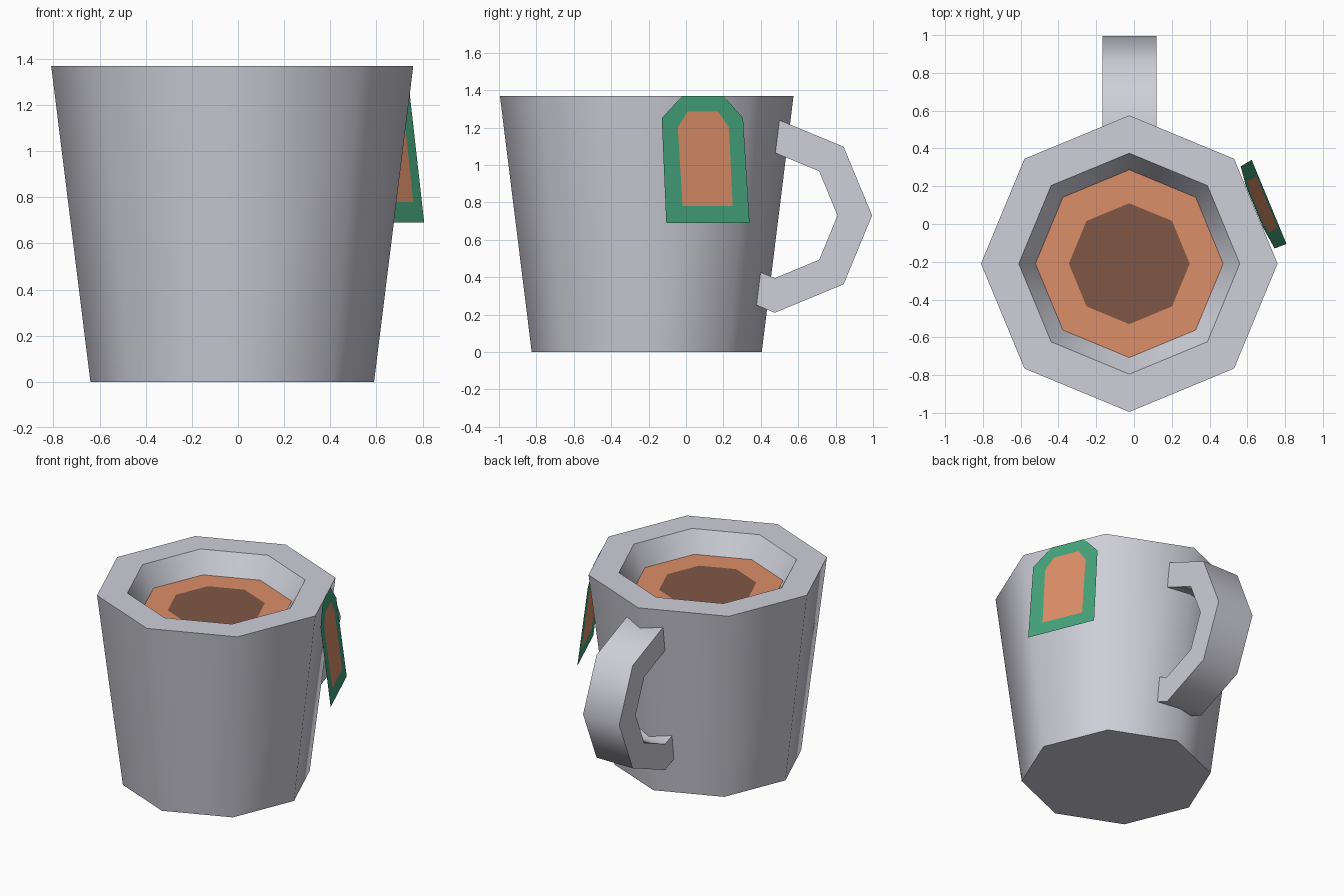
import bpy
import bmesh
from math import cos, sin, pi, radians

cube = bpy.data.objects.get("Cube")
if cube:
    bpy.data.objects.remove(cube)

CX, CY = -0.025, -0.21
SIDES = 8


def material(name, color):
    m = bpy.data.materials.new(name)
    m.use_nodes = True
    m.diffuse_color = (*color, 1)
    m.node_tree.nodes["Principled BSDF"].inputs["Base Color"].default_value = (*color, 1)
    return m


ceramic = material("pale_ceramic", (0.62, 0.62, 0.69))
tea = material("orange_tea", (0.72, 0.27, 0.14))
dark_tea = material("dark_brown_tea", (0.22, 0.095, 0.06))
green = material("green_paper", (0.06, 0.37, 0.20))


def finish(bm, name, mats, smooth=False, recalc=True):
    if recalc:
        bmesh.ops.recalc_face_normals(bm, faces=bm.faces)
    mesh = bpy.data.meshes.new(name)
    bm.to_mesh(mesh)
    bm.free()
    for m in mats:
        mesh.materials.append(m)
    obj = bpy.data.objects.new(name, mesh)
    bpy.context.collection.objects.link(obj)
    if smooth:
        bpy.ops.object.select_all(action='DESELECT')
        obj.select_set(True)
        bpy.context.view_layer.objects.active = obj
        bpy.ops.object.shade_smooth_by_angle(angle=radians(50))
    return obj


def ring(bm, r, z):
    return [bm.verts.new((CX + r * cos(2 * pi * i / SIDES),
                          CY + r * sin(2 * pi * i / SIDES), z)) for i in range(SIDES)]


def bridge(bm, a, b):
    n = len(a)
    return [bm.faces.new((a[i], a[(i + 1) % n], b[(i + 1) % n], b[i])) for i in range(n)]


# Mug body: tapered octagon with a thick rim and a sloping inner wall
bm = bmesh.new()
rings = [ring(bm, r, z) for r, z in
         [(0.615, 0), (0.785, 1.37), (0.585, 1.37), (0.493, 1.21)]]
for a, b in zip(rings, rings[1:]):
    bridge(bm, a, b)
bm.faces.new(rings[0][::-1])
bm.faces.new(rings[-1])
finish(bm, "mug_body", [ceramic], smooth=True)

# Tea surface: orange band around a dark centre
bm = bmesh.new()
outer, inner = ring(bm, 0.497, 1.225), ring(bm, 0.32, 1.225)
bridge(bm, outer, inner)
bm.faces.new(inner).material_index = 1
finish(bm, "tea_surface", [tea, dark_tea], recalc=False)

# Handle: part of an octagonal ring, with its ends sunk in the wall
HY, HZ, END_Y = 0.475, 0.73, 0.36


def handle_arc(r):
    pts = [(HY + r * cos(k * pi / 4), HZ + r * sin(k * pi / 4)) for k in range(-2, 3)]
    drop = (HY - END_Y) * math_slope
    return [(END_Y, pts[0][1] + drop)] + pts + [(END_Y, pts[-1][1] - drop)]


math_slope = sin(pi / 8) / cos(pi / 8)
bm = bmesh.new()
rows = [[bm.verts.new((CX + x, y, z)) for y, z in handle_arc(r)]
        for r, x in [(0.52, -0.143), (0.52, 0.143), (0.335, 0.143), (0.335, -0.143)]]
sections = list(zip(*rows))
for a, b in zip(sections, sections[1:]):
    bridge(bm, a, b)
bm.faces.new(sections[0])
bm.faces.new(sections[-1])
finish(bm, "handle", [ceramic], smooth=True)

# Tea bag tag: paper sheet leaning out from the rim, with an orange panel
ANG = pi / 8


def tag_point(u, z):
    d = 0.809 - 0.12 * (z - 0.69)
    return (CX + d * cos(ANG) - u * sin(ANG), CY + d * sin(ANG) + u * cos(ANG), z)


border = [(-0.222, 0.69), (0.26, 0.69), (0.25, 1.25),
          (0.143, 1.37), (-0.095, 1.37), (-0.22, 1.25)]
panel = [(-0.123, 0.78), (0.167, 0.78), (0.166, 1.2),
         (0.108, 1.285), (-0.07, 1.285), (-0.13, 1.2)]
bm = bmesh.new()
outer = [bm.verts.new(tag_point(*p)) for p in border]
inner = [bm.verts.new(tag_point(*p)) for p in panel]
bridge(bm, outer, inner)
bm.faces.new(inner).material_index = 1
finish(bm, "tea_tag", [green, tea], recalc=False)
